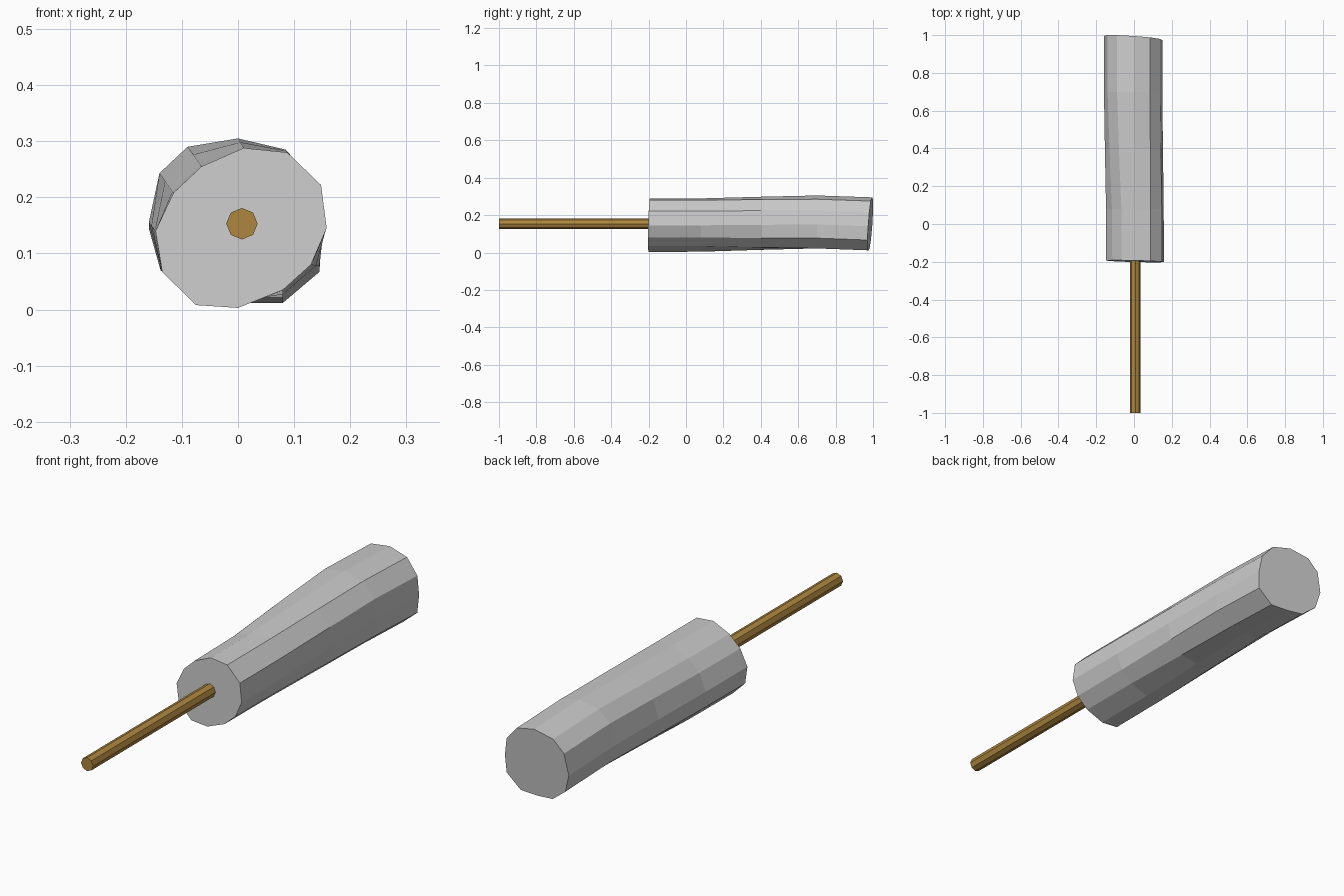
import bpy, math

if "Cube" in bpy.data.objects:
    bpy.data.objects.remove(bpy.data.objects["Cube"])


def make_mesh(name, rings):
    """Skin a list of equal-length vertex rings and cap both ends."""
    n = len(rings[0])
    verts = [v for ring in rings for v in ring]
    faces = [(r * n + i, r * n + (i + 1) % n, (r + 1) * n + (i + 1) % n, (r + 1) * n + i)
             for r in range(len(rings) - 1) for i in range(n)]
    faces.append(tuple(reversed(range(n))))
    faces.append(tuple(range(len(verts) - n, len(verts))))
    # rings run counter-clockwise seen from the front, so flip to face outward
    faces = [tuple(reversed(f)) for f in faces]
    mesh = bpy.data.meshes.new(name)
    mesh.from_pydata(verts, [], faces)
    mesh.update()
    obj = bpy.data.objects.new(name, mesh)
    bpy.context.collection.objects.link(obj)
    bpy.context.view_layer.objects.active = obj
    obj.select_set(True)
    bpy.ops.object.mode_set(mode='EDIT')
    bpy.ops.mesh.select_all(action='SELECT')
    bpy.ops.mesh.normals_make_consistent(inside=False)
    bpy.ops.object.mode_set(mode='OBJECT')
    obj.select_set(False)
    return obj


# Slightly lopsided 12-sided cross-sections (x, z) near the front and the back
FRONT = [(0.01, 0.288), (-0.065, 0.255), (-0.115, 0.208), (-0.147, 0.14),
         (-0.135, 0.067), (-0.075, 0.008), (0.0, 0.003), (0.08, 0.035),
         (0.13, 0.08), (0.158, 0.145), (0.148, 0.222), (0.088, 0.28)]
BACK = [(0.0, 0.305), (-0.09, 0.29), (-0.14, 0.243), (-0.159, 0.155),
        (-0.138, 0.08), (-0.075, 0.03), (0.0, 0.022), (0.08, 0.022),
        (0.145, 0.077), (0.15, 0.15), (0.138, 0.225), (0.085, 0.285)]

# Stations: y, blend to back section, z shift, end slant along x and z
STATIONS = [(-0.197, 0.0, 0.0, -0.03, 0.03),
            (0.08, 0.08, 0.0, 0.0, 0.0),
            (0.40, 0.6, 0.0, 0.0, 0.0),
            (0.70, 1.0, 0.0, 0.0, 0.0),
            (0.985, 1.0, -0.01, -0.07, 0.07)]

# Body
body_rings = []
for y, w, dz, sx, sz in STATIONS:
    ring = []
    for (xa, za), (xb, zb) in zip(FRONT, BACK):
        x = xa + (xb - xa) * w
        z = za + (zb - za) * w + dz
        ring.append((x, y + sx * x + sz * (z - 0.15), z))
    body_rings.append(ring)
make_mesh("body", body_rings)

# Stick: octagonal rod pushed into the front of the body
stick = make_mesh("stick", [
    [(0.007 + 0.028 * math.cos(i * math.pi / 4), y, 0.153 + 0.028 * math.sin(i * math.pi / 4))
     for i in range(8)] for y in (-1.0, -0.15)])
wood = bpy.data.materials.new("wood")
wood.diffuse_color = (0.42, 0.24, 0.05, 1)
wood.use_nodes = True
wood.node_tree.nodes["Principled BSDF"].inputs["Base Color"].default_value = wood.diffuse_color
stick.data.materials.append(wood)
